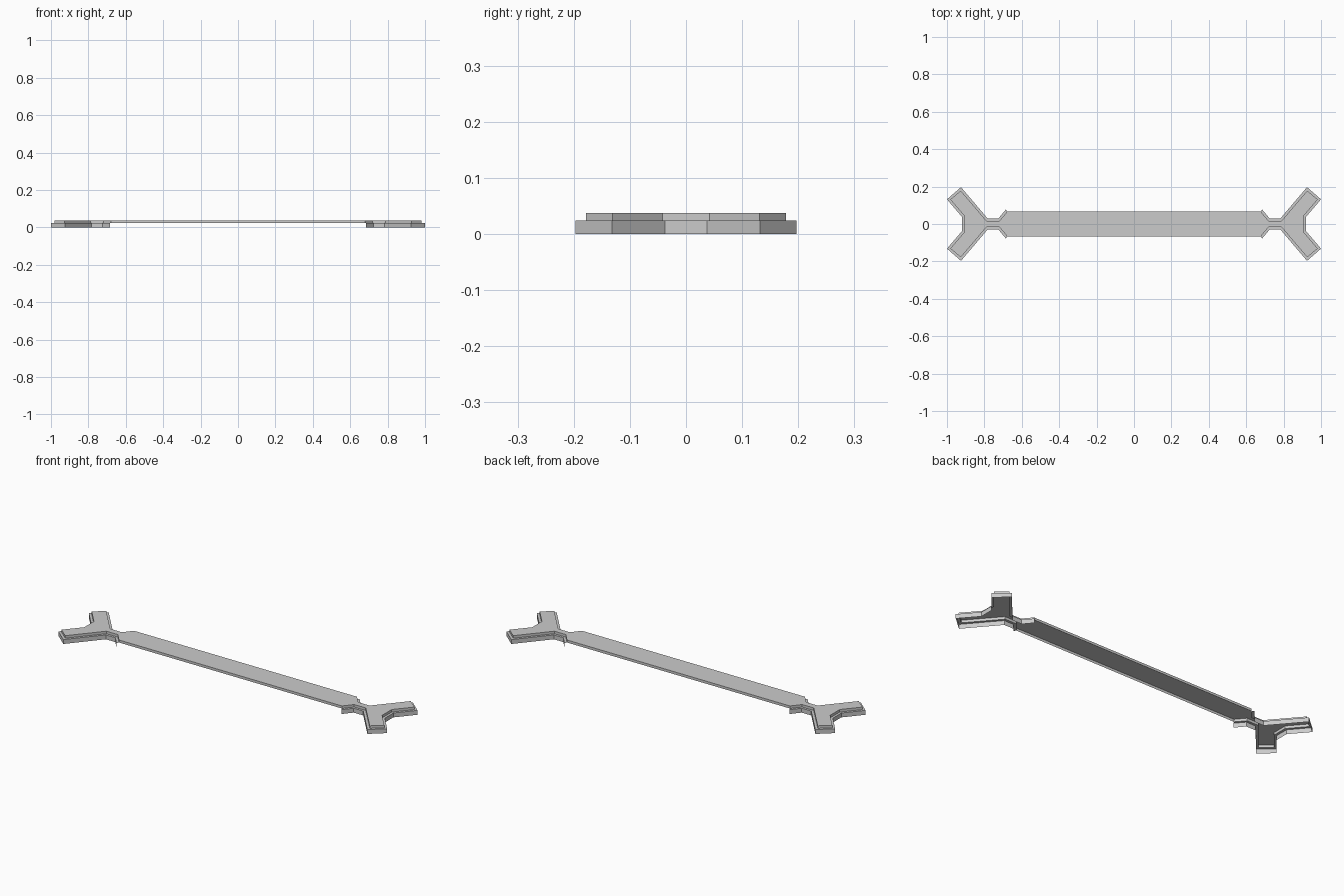
import bpy, bmesh

if "Cube" in bpy.data.objects:
    bpy.data.objects.remove(bpy.data.objects["Cube"])

TOP, STEP = 0.038, 0.024

# Half outlines of the right-hand fork (y > 0), from the bar to the notch
INNER = [(0.678, 0.066), (0.719, 0.017), (0.789, 0.017),
         (0.9265, 0.178), (0.982, 0.131), (0.906, 0.042)]
OUTER = [(0.685, 0.078), (0.725, 0.03), (0.783, 0.03),
         (0.925, 0.197), (1.0, 0.132), (0.919, 0.037)]


def fork(half):
    """Full fork outline: upper half followed by its mirror in y."""
    return half + [(x, -y) for x, y in reversed(half)]


def ring(bm, pts, z):
    return [bm.verts.new((x, y, z)) for x, y in pts]


def bridge(bm, a, b, closed=False):
    n = len(a)
    for i in range(n if closed else n - 1):
        j = (i + 1) % n
        bm.faces.new((a[i], a[j], b[j], b[i]))


def finish(bm, name):
    mesh = bpy.data.meshes.new(name)
    bm.to_mesh(mesh)
    bm.free()
    obj = bpy.data.objects.new(name, mesh)
    bpy.context.collection.objects.link(obj)
    return obj


# Raised cover: bar and both forks in one outline, open underneath
bm = bmesh.new()
right = fork(INNER)
outline = right + [(-x, -y) for x, y in right]
top = ring(bm, outline, TOP)
low = ring(bm, outline, STEP)
bm.faces.new(top[::-1])
bridge(bm, top, low, closed=True)
finish(bm, "cover")

# Stepped skirt around each fork: narrow ledge and outer wall
for side, name in ((1, "right_skirt"), (-1, "left_skirt")):
    bm = bmesh.new()
    inner = ring(bm, [(side * x, side * y) for x, y in fork(INNER)], STEP)
    ledge = ring(bm, [(side * x, side * y) for x, y in fork(OUTER)], STEP)
    foot = ring(bm, [(side * x, side * y) for x, y in fork(OUTER)], 0)
    bridge(bm, inner, ledge)
    bridge(bm, ledge, foot)
    finish(bm, name)
